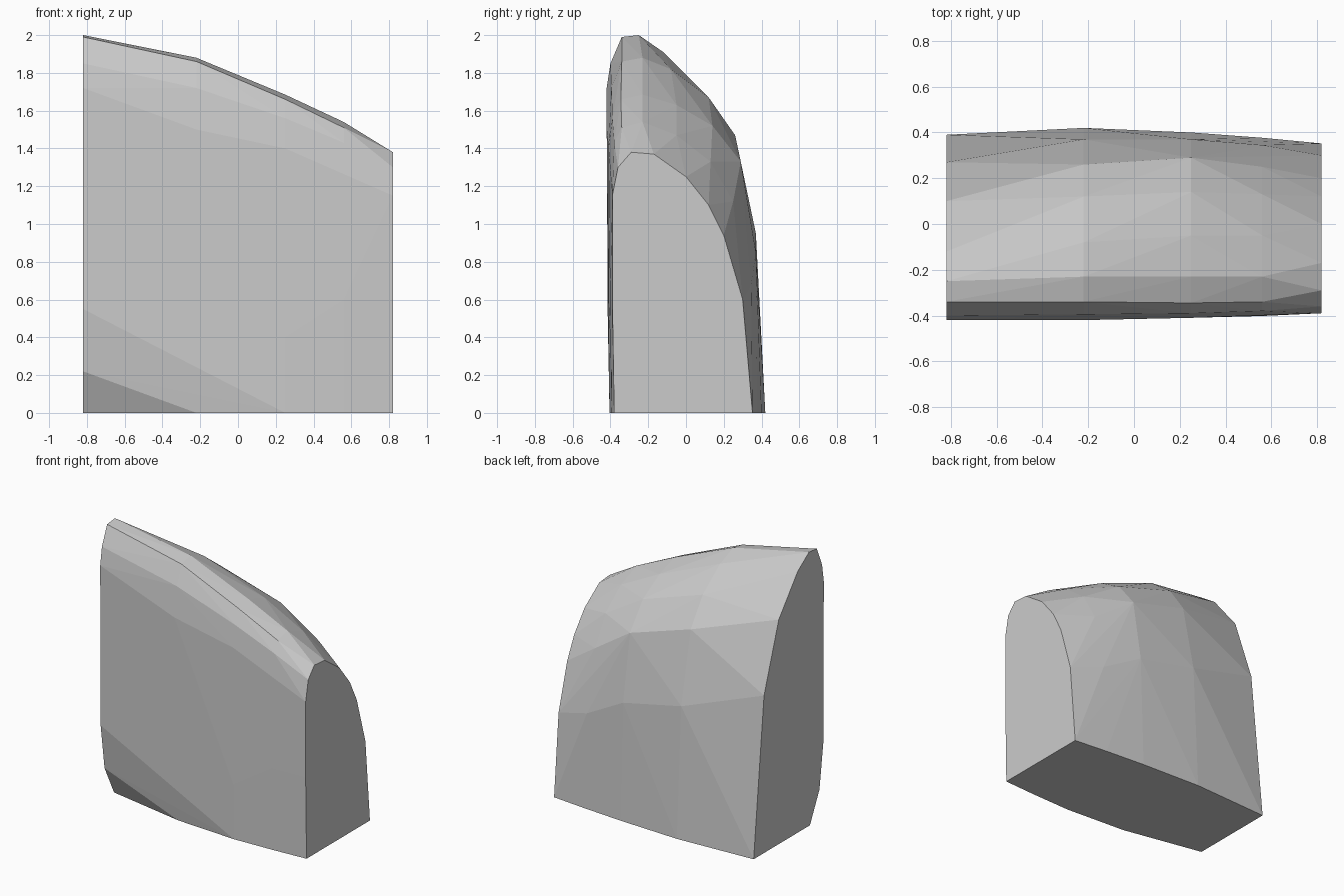
import bpy, bmesh

# Cross-sections (y, z) from front foot, over the rounded crown, to back foot
sections = {
    -0.82: [(-0.26, 0), (-0.37, 0.22), (-0.415, 0.55), (-0.42, 1.72), (-0.40, 1.85), (-0.34, 1.99),
            (-0.25, 2.0), (-0.12, 1.91), (0.10, 1.64), (0.27, 1.15), (0.39, 0)],
    -0.22: [(-0.375, 0), (-0.41, 0.35), (-0.42, 1.5), (-0.395, 1.72), (-0.34, 1.86), (-0.23, 1.88),
            (-0.08, 1.82), (0.12, 1.67), (0.26, 1.47), (0.37, 0.95), (0.42, 0)],
    0.25: [(-0.405, 0), (-0.41, 0.4), (-0.41, 1.4), (-0.39, 1.56), (-0.345, 1.66), (-0.23, 1.685),
           (-0.05, 1.63), (0.14, 1.52), (0.29, 1.33), (0.37, 0.85), (0.40, 0)],
    0.56: [(-0.395, 0), (-0.402, 0.6), (-0.40, 1.25), (-0.38, 1.43), (-0.34, 1.51), (-0.23, 1.54),
           (-0.05, 1.47), (0.13, 1.33), (0.25, 1.12), (0.345, 0.68), (0.377, 0)],
    0.82: [(-0.38, 0), (-0.39, 0.6), (-0.39, 1.15), (-0.36, 1.30), (-0.29, 1.38), (-0.17, 1.37),
           (0.0, 1.25), (0.12, 1.10), (0.20, 0.94), (0.30, 0.60), (0.352, 0)],
}

# Convex shell wrapped over the cross-sections
bm = bmesh.new()
for x, profile in sections.items():
    for y, z in profile:
        bm.verts.new((x, y, z))
hull = bmesh.ops.convex_hull(bm, input=bm.verts[:])
spare = {v for v in hull["geom_interior"] + hull["geom_unused"] if isinstance(v, bmesh.types.BMVert)}
bmesh.ops.delete(bm, geom=list(spare), context='VERTS')
bmesh.ops.dissolve_limit(bm, angle_limit=0.01, verts=bm.verts[:], edges=bm.edges[:])
bmesh.ops.recalc_face_normals(bm, faces=bm.faces[:])

mesh = bpy.data.meshes.new("rounded_block")
bm.to_mesh(mesh)
bm.free()
block = bpy.data.objects.new("rounded_block", mesh)
bpy.context.collection.objects.link(block)
